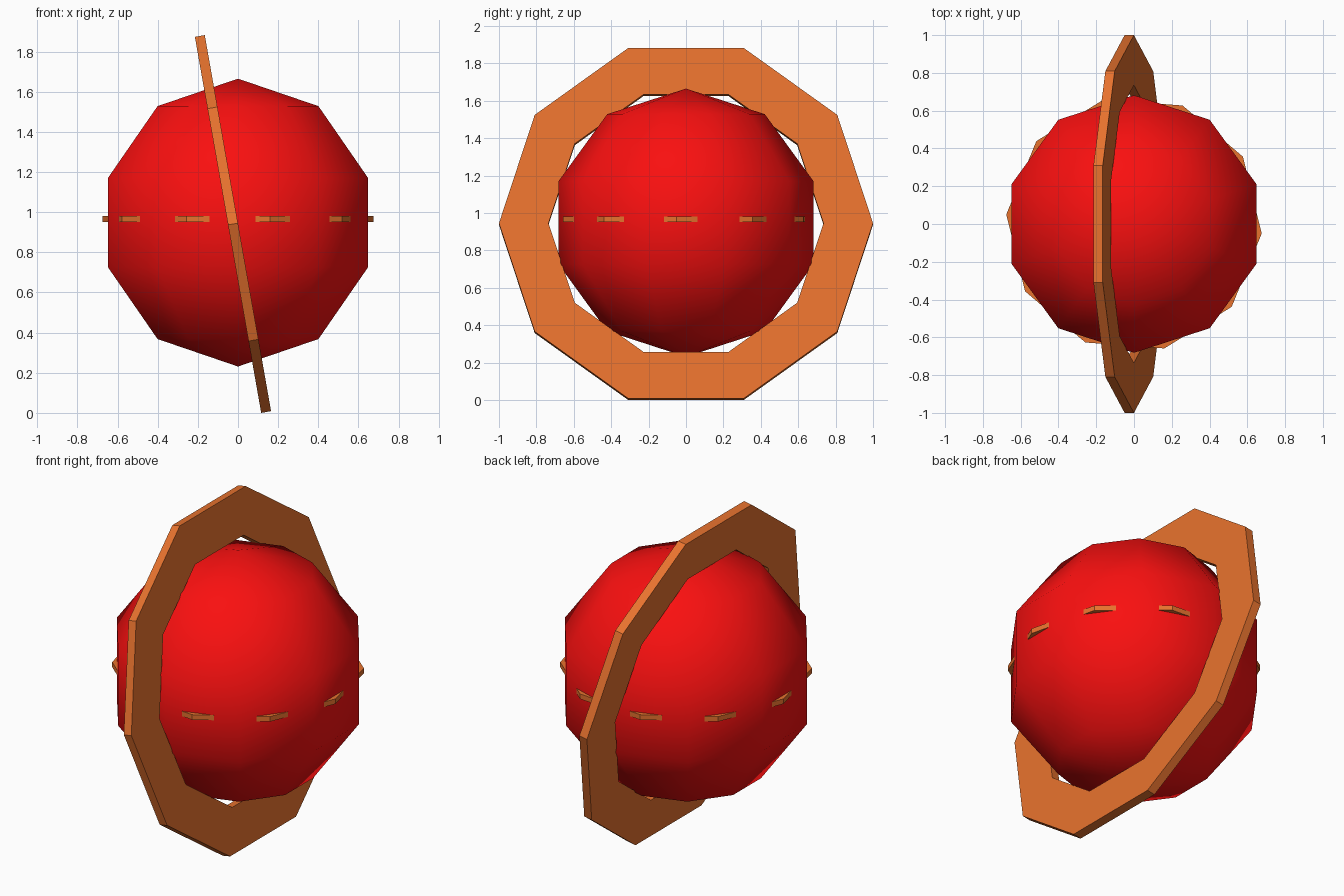
import bpy, bmesh
from math import sin, cos, pi, radians

if "Cube" in bpy.data.objects:
    bpy.data.objects.remove(bpy.data.objects["Cube"])

SIDES = 10


def material(name, rgb):
    m = bpy.data.materials.new(name)
    m.diffuse_color = (*rgb, 1)
    m.use_nodes = True
    m.node_tree.nodes["Principled BSDF"].inputs["Base Color"].default_value = m.diffuse_color
    return m


red = material("red", (0.95, 0.005, 0.005))
orange = material("orange", (0.8, 0.168, 0.027))


def lathe(name, profile, closed, mat, location, rotation=(0, 0, 0), smooth=False):
    """Revolve (radius, z) points around z; vertices lie on the +y axis."""
    bm = bmesh.new()
    rings = []
    for i in range(SIDES):
        a = pi / 2 + 2 * pi * i / SIDES
        rings.append([bm.verts.new((r * cos(a), r * sin(a), z)) for r, z in profile])
    n = len(profile)
    for i in range(SIDES):
        a, b = rings[i], rings[(i + 1) % SIDES]
        for j in range(n if closed else n - 1):
            k = (j + 1) % n
            bm.faces.new((a[j], b[j], b[k], a[k]))
    # Merge the poles of open profiles
    bmesh.ops.remove_doubles(bm, verts=bm.verts, dist=1e-4)
    bmesh.ops.recalc_face_normals(bm, faces=bm.faces)
    for f in bm.faces:
        f.smooth = smooth
    me = bpy.data.meshes.new(name)
    bm.to_mesh(me)
    bm.free()
    me.materials.append(mat)
    ob = bpy.data.objects.new(name, me)
    ob.location, ob.rotation_euler = location, rotation
    bpy.context.collection.objects.link(ob)
    return ob


def flat_ring(name, outer, inner, thick, location, rotation):
    h = thick / 2
    return lathe(name, [(outer, -h), (outer, h), (inner, h), (inner, -h)],
                 True, orange, location, rotation)


# Planet body: smooth low-poly sphere
R = 0.717
lathe("planet", [(R * sin(pi * i / 5), R * cos(pi * i / 5)) for i in range(6)],
      False, red, (0, 0, 0.948), smooth=True)

# Large ring standing nearly upright, leaning to -x
flat_ring("large_ring", 1.0, 0.735, 0.05, (-0.025, 0, 0.941), (0, radians(80), 0))

# Small level ring whose corners poke out of the planet
flat_ring("equator_ring", 0.678, 0.498, 0.03, (0, 0, 0.967), (0, 0, radians(13.7)))
